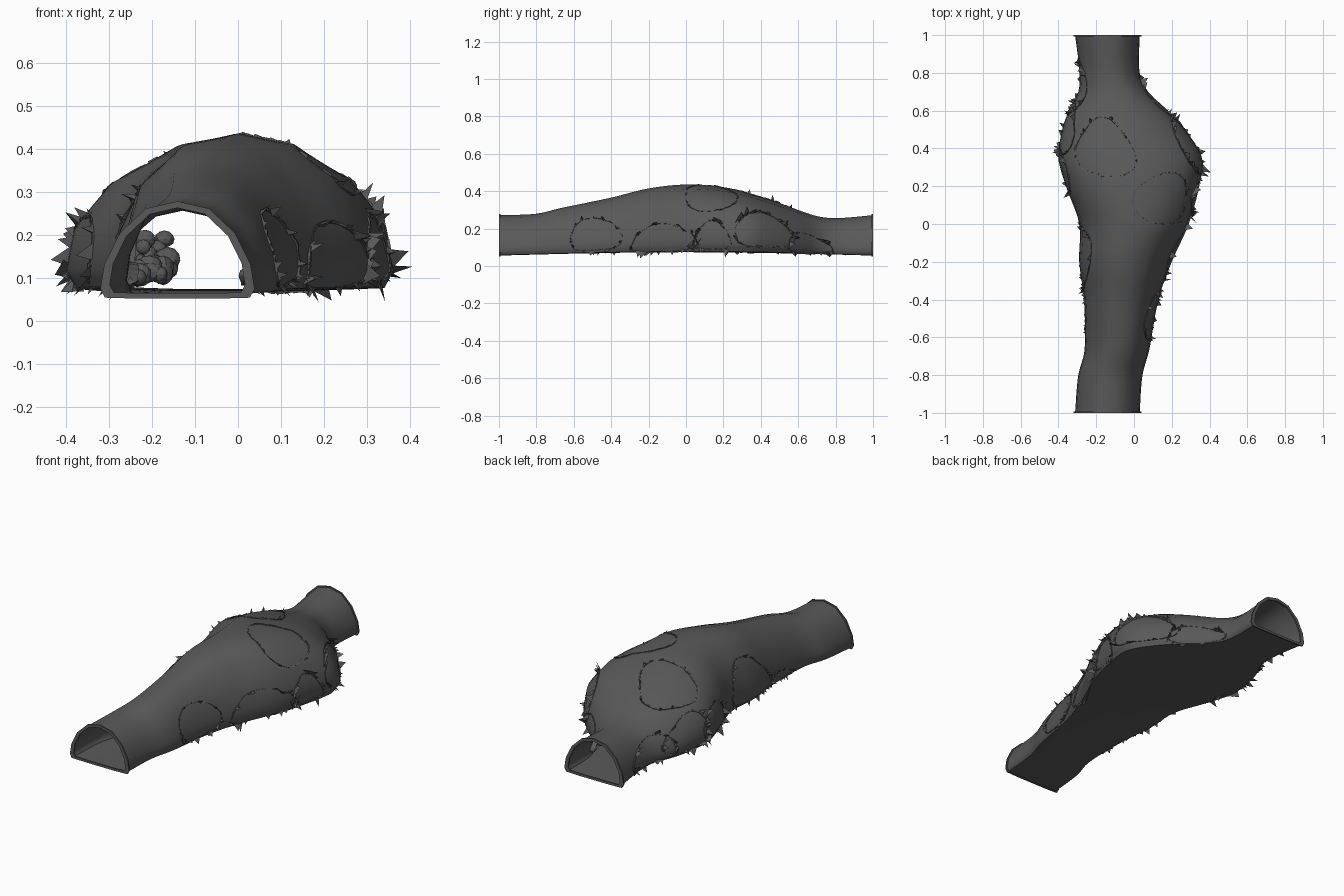
import bpy, bmesh, math, random
from mathutils import Vector

if "Cube" in bpy.data.objects:
    bpy.data.objects.remove(bpy.data.objects["Cube"])

random.seed(7)
rock = bpy.data.materials.new("dark grey rock")
rock.diffuse_color = (0.1, 0.1, 0.1, 1)
rock.use_nodes = True
rock.node_tree.nodes["Principled BSDF"].inputs["Base Color"].default_value = rock.diffuse_color

# Stations along the tunnel: y, left x, right x, top z
STATIONS = [(-1, -.312, .03, .272), (-.8, -.295, .045, .28), (-.67, -.262, .08, .31),
            (-.4, -.265, .13, .366), (-.2, -.29, .2, .415), (0, -.29, .29, .436),
            (.2, -.36, .345, .422), (.35, -.4, .36, .387), (.5, -.38, .27, .337),
            (.6, -.345, .18, .3), (.7, -.295, .075, .267), (.8, -.288, .03, .256),
            (1, -.312, .03, .272)]
# Arch section, right half from floor centre to crown, then mirrored
HALF = [(0, 0), (.5, 0), (.94, .01), (1, .1), (.95, .35), (.75, .67), (.41, .925), (0, 1)]
ARCH = HALF + [(-u, v) for u, v in HALF[-2:0:-1]]


def station(y):
    y = max(-1, min(1, y))
    i = 0
    while i < len(STATIONS) - 2 and y > STATIONS[i + 1][0]:
        i += 1
    rows = [STATIONS[max(0, min(len(STATIONS) - 1, i + k))] for k in (-1, 0, 1, 2)]
    a, b = rows[1], rows[2]
    h = b[0] - a[0]
    t = (y - a[0]) / h
    out = []
    for k in (1, 2, 3):
        m0 = (b[k] - rows[0][k]) / max(.01, b[0] - rows[0][0]) * h
        m1 = (rows[3][k] - a[k]) / max(.01, rows[3][0] - a[0]) * h
        out.append((2*t**3 - 3*t*t + 1) * a[k] + (t**3 - 2*t*t + t) * m0
                   + (3*t*t - 2*t**3) * b[k] + (t**3 - t*t) * m1)
    return out


def surf(y, s, scale=1.0):
    """Point on the tunnel wall at position y and arch index s."""
    left, right, top = station(y)
    floor = .056 + .018 * max(0, math.cos(y * math.pi / 2))
    n = len(ARCH)
    i = math.floor(s)
    f = s - i
    p, q = ARCH[i % n], ARCH[(i + 1) % n]
    u, v = p[0] + (q[0] - p[0]) * f, p[1] + (q[1] - p[1]) * f
    # Fuller shoulders where the cave bulges
    v += max(0, 1 - ((y - .3) / .5) ** 2) * .45 * v * (1 - v) * abs(u)
    half, high = (right - left) / 2, top - floor
    return Vector(((left + right) / 2 + u * half * scale, y,
                   floor + high * (.45 + (v - .45) * scale)))


def normal(y, s):
    """Outward direction of the wall."""
    a = surf(y, s + .4) - surf(y, s - .4)
    b = surf(y + .02, s) - surf(y - .02, s)
    return b.cross(a).normalized()


def make(name, bm, smooth):
    me = bpy.data.meshes.new(name)
    bm.to_mesh(me)
    bm.free()
    ob = bpy.data.objects.new(name, me)
    bpy.context.collection.objects.link(ob)
    me.materials.append(rock)
    for p in me.polygons:
        p.use_smooth = smooth
    return ob


def bridge(bm, r0, r1):
    n = len(r0)
    for i in range(n):
        bm.faces.new((r0[i], r0[(i + 1) % n], r1[(i + 1) % n], r1[i]))


def jitter(k):
    return Vector([random.uniform(-k, k) for _ in range(3)])


# Tunnel wall
bm = bmesh.new()
N = len(ARCH)
rings = [[bm.verts.new(surf(-1 + j / 30, i / 2)) for i in range(N * 2)] for j in range(61)]
for a, b in zip(rings, rings[1:]):
    bridge(bm, a, b)
bmesh.ops.recalc_face_normals(bm, faces=bm.faces)
wall = make("tunnel_wall", bm, True)

# Rim around each open end
for name, y, d in (("front_rim", -1, .008), ("back_rim", 1, -.008)):
    bm = bmesh.new()
    loops = [[bm.verts.new(surf(y, i, sc) + Vector((0, dy, 0))) for i in range(N)]
             for sc, dy in ((1.05, 0), (1.05, d), (.92, d), (.92, 0))]
    for k in range(4):
        bridge(bm, loops[k], loops[(k + 1) % 4])
    bmesh.ops.recalc_face_normals(bm, faces=bm.faces)
    make(name, bm, False)

# Rock patches: y, arch index, half length, half arch width, spike size, boulders
PATCHES = {
    "crown_left": (.4, 7.9, .16, 1.15, .03, 0),
    "crown_right": (.13, 5.75, .14, 1.25, .025, 0),
    "right_front": (-.49, 3.7, .14, 1.4, .03, 4),
    "right_middle": (-.13, 3.0, .18, 1.2, .04, 5),
    "right_low": (.14, 3.1, .1, 1.0, .045, 4),
    "right_bulge": (.42, 3.8, .16, 1.1, .045, 8),
    "right_back": (.66, 3.1, .12, 1.2, .04, 5),
    "left_middle": (-.17, 10.5, .18, 1.4, .035, 75),
    "left_front": (-.45, 11.3, .12, .8, .02, 4),
    "left_low": (.28, 10.9, .12, 1.2, .04, 8),
    "left_bulge": (.5, 10.4, .14, 1.2, .045, 10),
    "left_back": (.72, 10.4, .15, 1.3, .04, 6),
}
for name, (cy, cs, ry, rs, spike, count) in PATCHES.items():
    # Broken edge of each slab poking through the wall
    bm = bmesh.new()
    steps = 44
    ph = random.random() * 6
    chance = .35 if count else .1
    pts = []
    for k in range(steps):
        a = k / steps * math.tau
        w = 1 + .08 * math.sin(3 * a + ph) + random.uniform(-.02, .02)
        pts.append((cy + ry * w * math.cos(a), cs + rs * w * math.sin(a)))
    for k in range(steps):
        (y0, s0), (y1, s1) = pts[k], pts[(k + 1) % steps]
        p0, p1 = surf(y0, s0), surf(y1, s1)
        n0, n1 = normal(y0, s0), normal(y1, s1)
        inward = (surf(cy, cs) - p0).normalized() * .007
        h0, h1 = random.uniform(.001, .007), random.uniform(.001, .007)
        ring = [p0 - n0 * .025, p1 - n1 * .025, p1 + n1 * h1, p0 + n0 * h0]
        f = [bm.verts.new(p) for p in ring]
        g = [bm.verts.new(p + inward) for p in ring]
        bm.faces.new(f)
        bm.faces.new(g[::-1])
        bridge(bm, f, g)
        # Occasional jagged shard: a flat, pointed splinter leaning out of the wall
        if random.random() < chance:
            out = (n0 + jitter(.5)).normalized()
            tip = p0 + out * spike * random.uniform(.3, 1.1)
            tip.z = max(tip.z, .004)
            side = (p1 - p0).normalized() * spike * random.uniform(.5, 1.3)
            root = p0 - n0 * .012
            b = [bm.verts.new(p) for p in (root - side * .4, root + side, root + inward * 2)]
            t = bm.verts.new(tip)
            for i in range(3):
                bm.faces.new((b[i], b[(i + 1) % 3], t))
    bmesh.ops.recalc_face_normals(bm, faces=bm.faces)
    make(name + "_shards", bm, False)

    # Boulders piled against the inside of the wall
    if count:
        bm = bmesh.new()
        for _ in range(count):
            a, q = random.uniform(0, math.tau), math.sqrt(random.random()) * .85
            y, s = cy + ry * q * math.cos(a), cs + rs * q * math.sin(a)
            r = random.uniform(.016, .034)
            deep = r * 1.1 + (random.uniform(0, .09) if count > 20 else 0)
            c = surf(y, s) - normal(y, s) * deep
            if count > 20:
                c.z = .08 + r + (c.z - .08 - r) * random.random()
            c.z = max(c.z, .075 + r)
            c.x = max(station(y)[0] + r * 1.15, min(station(y)[1] - r * 1.15, c.x))
            new = bmesh.ops.create_icosphere(bm, subdivisions=2, radius=r)["verts"]
            sq = Vector([random.uniform(.75, 1.1) for _ in range(3)])
            for v in new:
                v.co = c + v.co * sq * random.uniform(.9, 1.0)
        make(name + "_boulders", bm, False)

# Keep the floor edge crisp and the wall smooth
bpy.context.view_layer.objects.active = wall
wall.select_set(True)
bpy.ops.object.shade_smooth_by_angle(angle=math.radians(50))
